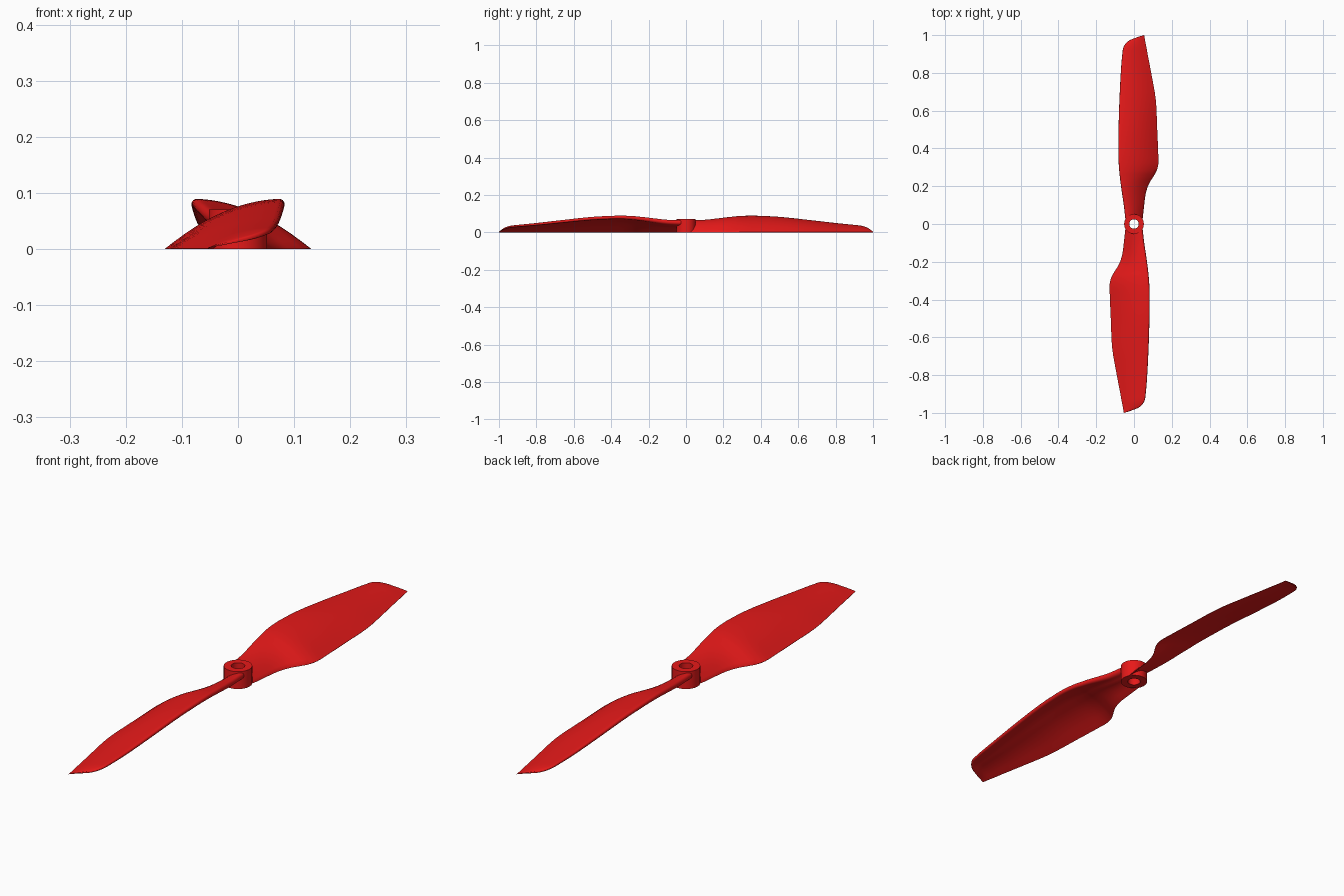
import bpy, bmesh, math

if "Cube" in bpy.data.objects:
    bpy.data.objects.remove(bpy.data.objects["Cube"])

red = bpy.data.materials.new("red_plastic")
red.diffuse_color = (0.8, 0.01, 0.01, 1)
red.use_nodes = True
red.node_tree.nodes["Principled BSDF"].inputs["Base Color"].default_value = red.diffuse_color


def finish(name, bm, angle):
    bmesh.ops.recalc_face_normals(bm, faces=bm.faces)
    mesh = bpy.data.meshes.new(name)
    bm.to_mesh(mesh)
    bm.free()
    ob = bpy.data.objects.new(name, mesh)
    bpy.context.collection.objects.link(ob)
    mesh.materials.append(red)
    bpy.ops.object.select_all(action='DESELECT')
    ob.select_set(True)
    bpy.context.view_layer.objects.active = ob
    bpy.ops.object.shade_smooth_by_angle(angle=math.radians(angle))
    return ob


# Blade stations: y, leading x, trailing x, top height, thickness
STATIONS = [
    (0.028, -0.046, 0.046, 0.066, 0.028),
    (0.10, -0.054, 0.054, 0.068, 0.026),
    (0.16, -0.063, 0.062, 0.074, 0.024),
    (0.21, -0.070, 0.078, 0.080, 0.022),
    (0.25, -0.075, 0.102, 0.084, 0.021),
    (0.28, -0.078, 0.119, 0.087, 0.020),
    (0.32, -0.081, 0.129, 0.089, 0.019),
    (0.38, -0.083, 0.128, 0.089, 0.018),
    (0.50, -0.082, 0.123, 0.083, 0.017),
    (0.66, -0.077, 0.115, 0.066, 0.015),
    (0.80, -0.070, 0.091, 0.050, 0.013),
    (0.90, -0.062, 0.072, 0.040, 0.011),
    (0.94, -0.054, 0.065, 0.035, 0.010),
    (0.97, -0.028, 0.059, 0.025, 0.008),
    (0.988, 0.015, 0.056, 0.013, 0.004),
    (1.00, 0.052, 0.054, 0.003, 0.001),
]


def refine(rows, steps):
    # Smooth curve through the stations
    out = []
    for i in range(len(rows) - 1):
        a, b = rows[i], rows[i + 1]
        p, q = rows[max(i - 1, 0)], rows[min(i + 2, len(rows) - 1)]
        h = b[0] - a[0]
        for k in range(steps):
            t = k / steps
            row = [a[0] + h * t]
            for c in range(1, 5):
                ma = (b[c] - p[c]) / (b[0] - p[0]) * h
                mb = (q[c] - a[c]) / (q[0] - a[0]) * h
                row.append((2*t**3 - 3*t*t + 1) * a[c] + (t**3 - 2*t*t + t) * ma
                           + (3*t*t - 2*t**3) * b[c] + (t**3 - t*t) * mb)
            out.append(row)
    return out + [rows[-1]]


def section(y, lead, trail, top, thick, n=18):
    # Cambered section: thin trailing edge at z = 0, rounded leading edge
    upper, lower = [], []
    for i in range(n + 1):
        s = math.sin(math.pi / 2 * i / n)
        x = trail + (lead - trail) * s
        z = top * (1 - (1 - s) ** 2)
        r = min(0.5, thick / max(trail - lead, 0.001) * 0.5)
        u = max(0, (s - 1 + r) / r)
        drop = thick / 2 * (1 - math.sqrt(max(0, 1 - u * u)))
        body = thick * min(1, 0.1 + 1.4 * s)
        upper.append((x, y, max(z - drop, 0.001)))
        if i < n:
            lower.append((x, y, max(z - body + drop, 0)))
    return upper + lower[::-1]


def blade(name, sign):
    bm = bmesh.new()
    rings = [[bm.verts.new((sign * x, sign * y, z)) for x, y, z in section(*row)]
             for row in refine(STATIONS, 4)]
    for a, b in zip(rings, rings[1:]):
        for i in range(len(a)):
            j = (i + 1) % len(a)
            bm.faces.new((a[i], a[j], b[j], b[i]))
    bm.faces.new(rings[0])
    bm.faces.new(rings[-1])
    return finish(name, bm, 50)


blade("back_blade", 1)
blade("front_blade", -1)

# Hub: a ring with a through hole, spun from its profile
bm = bmesh.new()
profile = [(0.025, 0), (0.052, 0), (0.052, 0.07), (0.025, 0.07)]
N = 64
rings = [[bm.verts.new((r * math.cos(2 * math.pi * k / N), r * math.sin(2 * math.pi * k / N), z))
          for r, z in profile] for k in range(N)]
for k in range(N):
    a, b = rings[k], rings[(k + 1) % N]
    for i in range(4):
        j = (i + 1) % 4
        bm.faces.new((a[i], a[j], b[j], b[i]))
finish("hub", bm, 30)
